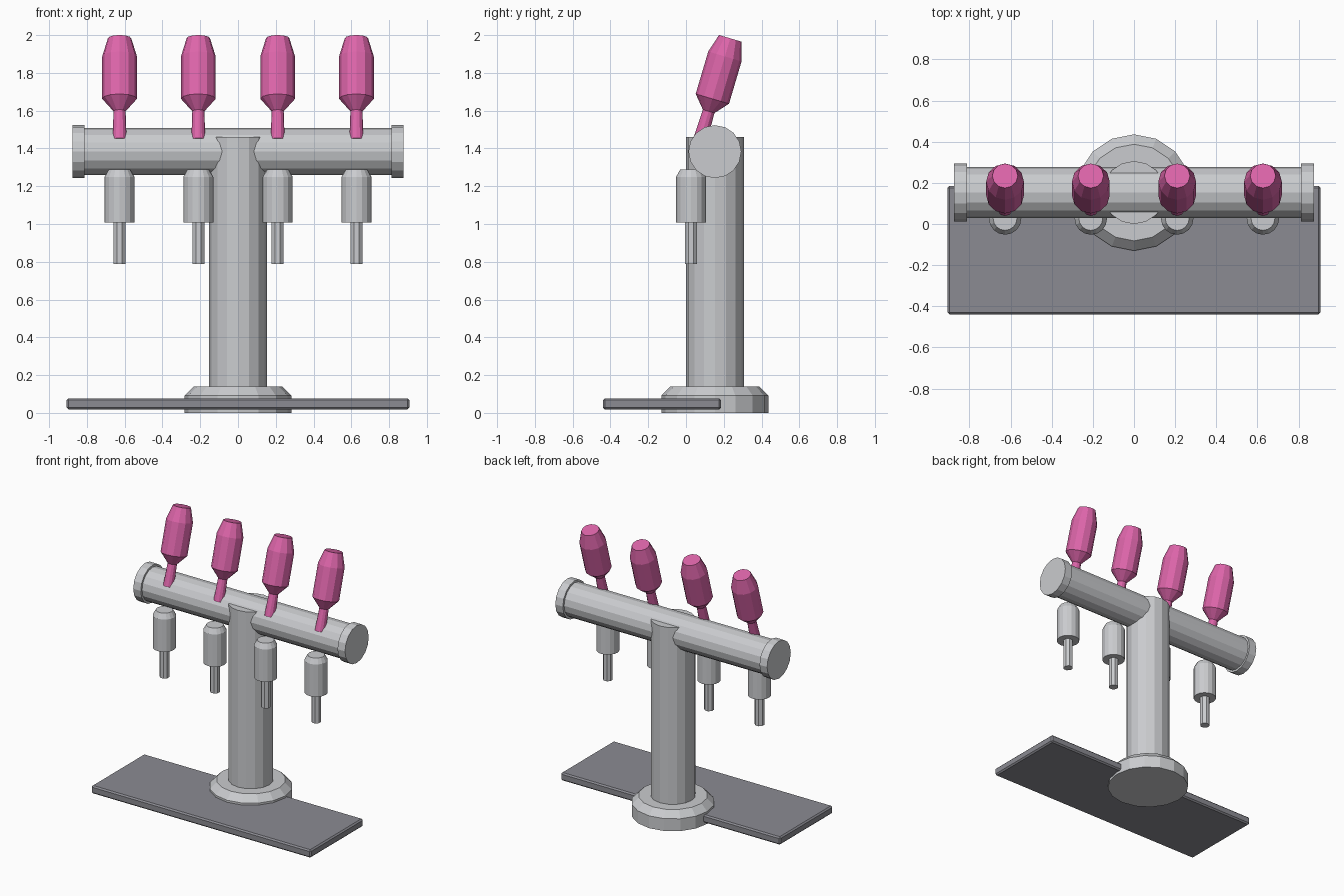
import bpy, bmesh, math
from mathutils import Matrix, Vector

cube = bpy.data.objects.get("Cube")
if cube:
    bpy.data.objects.remove(cube, do_unlink=True)


def material(name, rgb):
    m = bpy.data.materials.new(name)
    m.use_nodes = True
    m.diffuse_color = (*rgb, 1)
    m.node_tree.nodes["Principled BSDF"].inputs["Base Color"].default_value = (*rgb, 1)
    return m


METAL = material("brushed metal", (0.59, 0.60, 0.62))
DARK = material("dark tray metal", (0.26, 0.26, 0.29))
PINK = material("pink handle", (0.72, 0.13, 0.40))


def finish(name, bm, mat, matrix):
    bmesh.ops.recalc_face_normals(bm, faces=bm.faces)
    mesh = bpy.data.meshes.new(name)
    bm.to_mesh(mesh)
    bm.free()
    mesh.materials.append(mat)
    ob = bpy.data.objects.new(name, mesh)
    ob.matrix_world = matrix
    bpy.context.collection.objects.link(ob)
    return ob


def lathe(name, profile, sides, mat, place=(0, 0, 0), rot=Matrix(), turn=0.0):
    """Closed solid of revolution from (radius, height) pairs."""
    bm = bmesh.new()
    rings = []
    for r, h in profile:
        angles = [2 * math.pi * (i + turn) / sides for i in range(sides)]
        rings.append([bm.verts.new((r * math.cos(a), r * math.sin(a), h)) for a in angles])
    for low, high in zip(rings, rings[1:]):
        for i in range(sides):
            j = (i + 1) % sides
            bm.faces.new((low[i], low[j], high[j], high[i]))
    bm.faces.new(rings[0])
    bm.faces.new(rings[-1])
    return finish(name, bm, mat, Matrix.Translation(Vector(place)) @ rot)


AXIS_Y = 0.153
TUBE_Z = 1.383

# Drip tray: thin slab with softened edges
bm = bmesh.new()
bmesh.ops.create_cube(bm, size=1)
bmesh.ops.scale(bm, vec=(1.814, 0.625, 0.059), verts=bm.verts)
bmesh.ops.bevel(bm, geom=bm.edges[:], offset=0.01, segments=1, affect='EDGES')
finish("drip_tray", bm, DARK, Matrix.Translation((0, -0.127, 0.0475)))

# Base flange and column
lathe("base_flange", [(0.283, 0), (0.283, 0.092), (0.235, 0.14)], 16, METAL, (0, AXIS_Y, 0))
lathe("column", [(0.153, 0.10), (0.153, 1.46)], 16, METAL, (0, AXIS_Y, 0))

# Horizontal tube with end caps
sideways = Matrix.Rotation(math.pi / 2, 4, 'Y')
lathe("cross_tube", [(0.1245, -0.83), (0.1245, 0.83)], 16, METAL,
      (0, AXIS_Y, TUBE_Z), sideways)
for side, label in ((-1, "right"), (1, "left")):
    lathe(label + "_end_cap", [(0.14, -0.031), (0.14, 0.031)], 16, METAL,
          (side * 0.844, AXIS_Y, TUBE_Z), sideways)

# Four taps: body, nozzle and tilted handle
tilt = Matrix.Rotation(math.radians(-16.5), 4, 'X')
body = [(0.079, 1.008), (0.079, 1.25), (0.058, 1.288)]
handle = [(0.037, 0), (0.032, 0.158), (0.092, 0.227), (0.092, 0.461), (0.062, 0.561)]
for n, x in enumerate((-0.627, -0.21, 0.21, 0.627), 1):
    lathe(f"tap_body_{n}", body, 16, METAL, (x, 0.027, 0))
    lathe(f"tap_nozzle_{n}", [(0.034, 0.788), (0.034, 1.02)], 8, METAL, (x, 0.027, 0), turn=0.5)
    lathe(f"tap_handle_{n}", handle, 12, PINK, (x, 0.075, 1.445), tilt)
